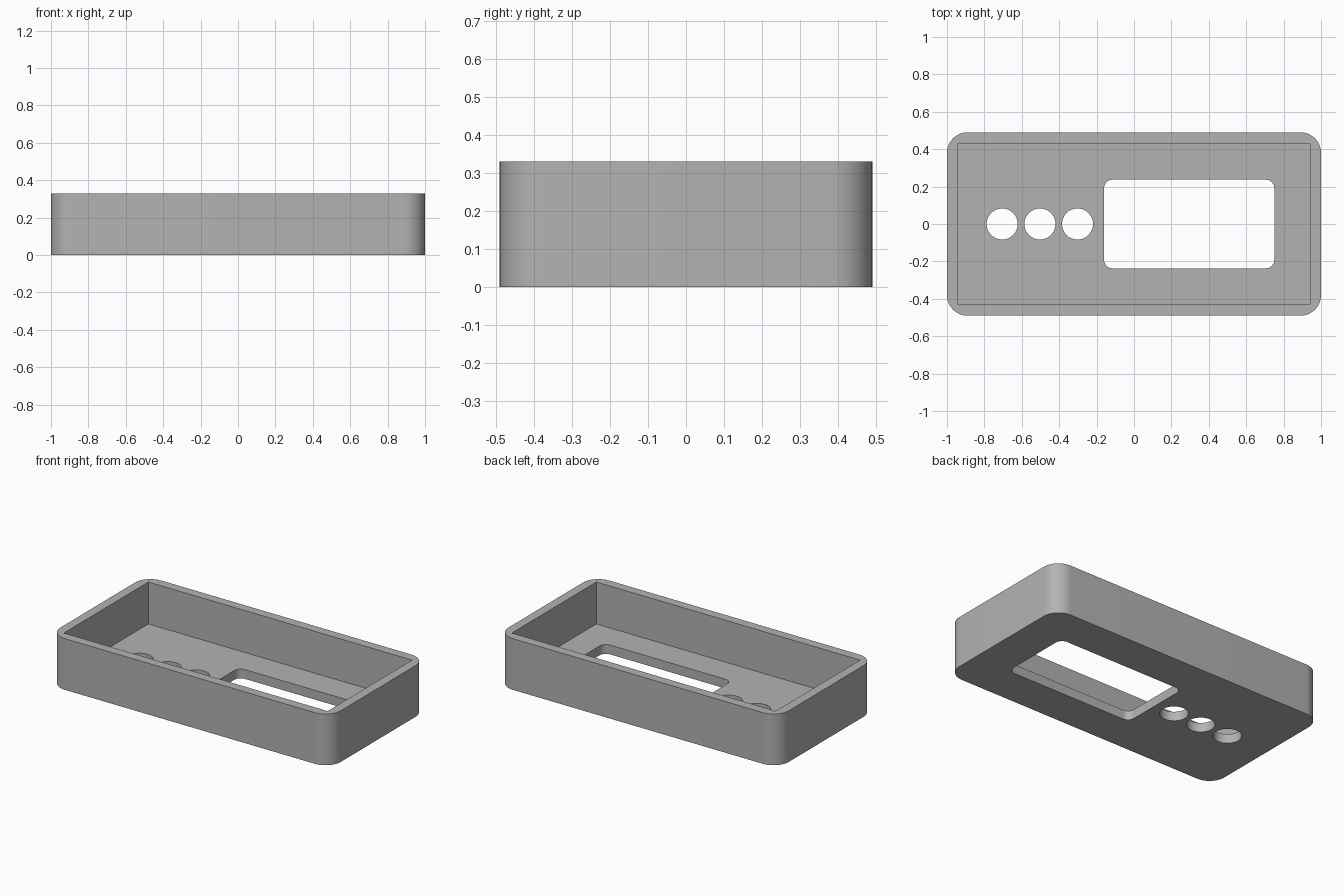
import bpy
import bmesh
from math import cos, sin, pi, radians

if "Cube" in bpy.data.objects:
    bpy.data.objects.remove(bpy.data.objects["Cube"], do_unlink=True)

HEIGHT = 0.33
FLOOR = 0.06
WALL = 0.06
HALF_X, HALF_Y = 1.0, 0.49

grey = bpy.data.materials.new("plain grey")
grey.use_nodes = True
colour = (0.45, 0.45, 0.45, 1)
grey.diffuse_color = colour
grey.node_tree.nodes["Principled BSDF"].inputs["Base Color"].default_value = colour


def rounded_outline(cx, cy, hx, hy, radius, steps):
    """Counter-clockwise rectangle with arcs at the corners."""
    points = []
    corners = [(1, 1), (-1, 1), (-1, -1), (1, -1)]
    for i, (sx, sy) in enumerate(corners):
        for k in range(steps + 1):
            a = pi / 2 * (i + k / steps)
            points.append((cx + sx * (hx - radius) + radius * cos(a),
                           cy + sy * (hy - radius) + radius * sin(a)))
    return points


def prism(name, outline, z0, z1):
    """Extrude an outline from z0 up to z1."""
    bm = bmesh.new()
    base = bm.faces.new([bm.verts.new((x, y, z0)) for x, y in outline])
    top = bmesh.ops.extrude_face_region(bm, geom=[base])["geom"]
    for v in top:
        if isinstance(v, bmesh.types.BMVert):
            v.co.z = z1
    bmesh.ops.recalc_face_normals(bm, faces=bm.faces)
    mesh = bpy.data.meshes.new(name)
    bm.to_mesh(mesh)
    bm.free()
    mesh.materials.append(grey)
    obj = bpy.data.objects.new(name, mesh)
    bpy.context.collection.objects.link(obj)
    return obj


# Outer body with rounded vertical corners
case = prism("open_case", rounded_outline(0, 0, HALF_X, HALF_Y, 0.11, 12), 0, HEIGHT)

# Square-cornered inner cavity, open at the top
ix, iy = HALF_X - WALL, HALF_Y - WALL
cavity = [(ix, iy), (-ix, iy), (-ix, -iy), (ix, -iy)]
cutters = [prism("cavity_cutter", cavity, FLOOR, HEIGHT + 0.1)]

# Screen window through the floor
window = rounded_outline(0.295, 0, 0.455, 0.237, 0.045, 8)
cutters.append(prism("window_cutter", window, -0.1, FLOOR + 0.1))

# Row of three round button holes
for x in (-0.705, -0.503, -0.302):
    circle = [(x + 0.083 * cos(2 * pi * k / 48), 0.083 * sin(2 * pi * k / 48))
              for k in range(48)]
    cutters.append(prism("button_hole_cutter", circle, -0.1, FLOOR + 0.1))

bpy.context.view_layer.objects.active = case
for cutter in cutters:
    cut = case.modifiers.new(cutter.name, 'BOOLEAN')
    cut.operation = 'DIFFERENCE'
    cut.solver = 'EXACT'
    cut.object = cutter
    bpy.ops.object.modifier_apply(modifier=cut.name)
    bpy.data.objects.remove(cutter, do_unlink=True)

# Smooth arcs, sharp rims
bpy.ops.object.select_all(action='DESELECT')
case.select_set(True)
bpy.ops.object.shade_smooth_by_angle(angle=radians(30))
